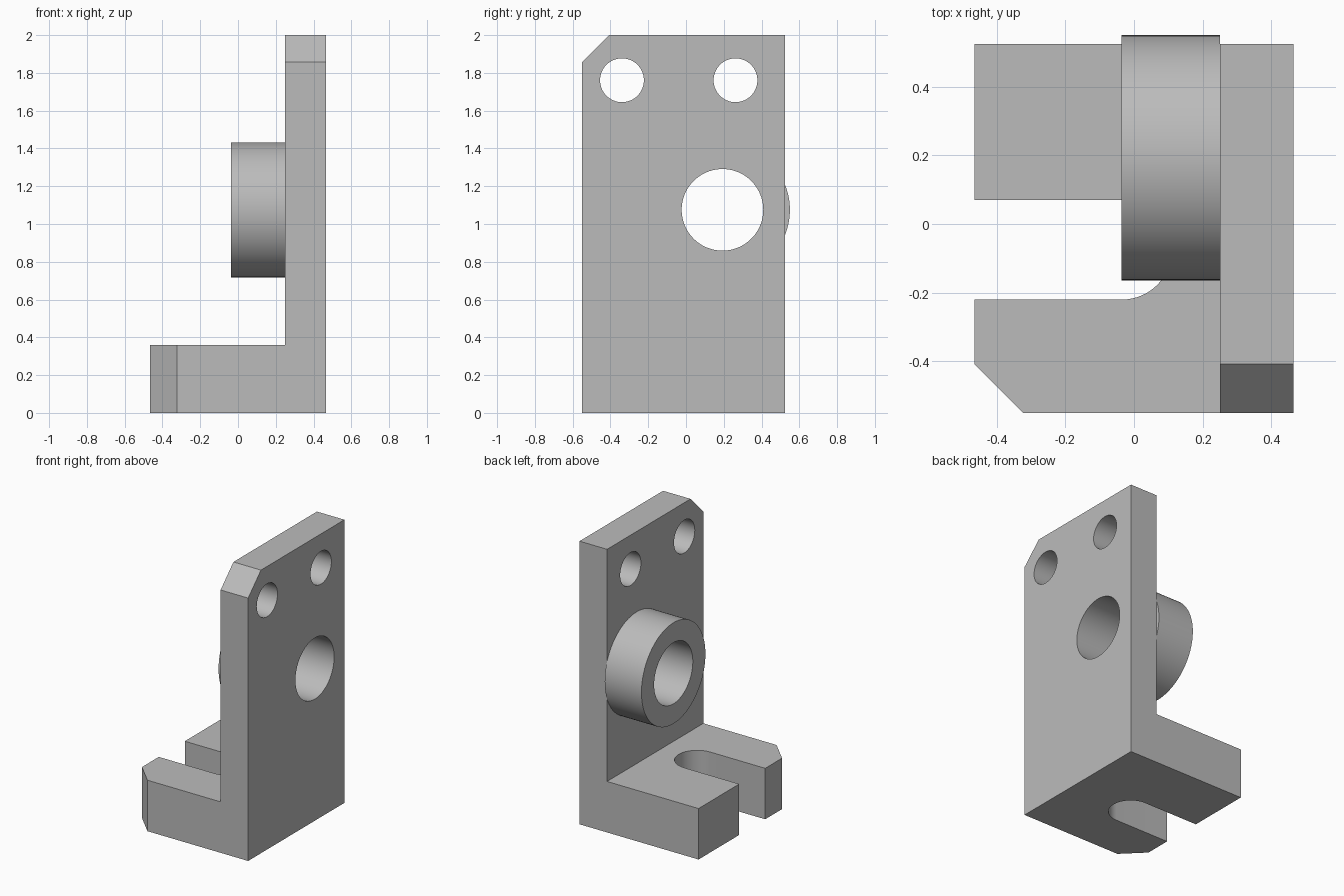
import bpy, bmesh, math
from mathutils import Vector

if "Cube" in bpy.data.objects:
    bpy.data.objects.remove(bpy.data.objects["Cube"])

grey = bpy.data.materials.new("plain grey")
grey.use_nodes = True
colour = (0.5, 0.5, 0.5, 1)
grey.diffuse_color = colour
grey.node_tree.nodes["Principled BSDF"].inputs["Base Color"].default_value = colour

X0, X1, XP = -0.465, 0.465, 0.25      # foot end, plate outside, plate inside
Y0, Y1, TOP, FOOT = -0.551, 0.524, 2.0, 0.36
CUT = 0.143                           # corner chamfer
BORE_Y, BORE_Z = 0.193, 1.075


def prism(name, points, sweep):
    """Extrude a closed 3D outline along a vector."""
    bm = bmesh.new()
    face = bm.faces.new([bm.verts.new(p) for p in points])
    out = bmesh.ops.extrude_face_region(bm, geom=[face])
    moved = [v for v in out["geom"] if isinstance(v, bmesh.types.BMVert)]
    bmesh.ops.translate(bm, verts=moved, vec=Vector(sweep))
    bmesh.ops.recalc_face_normals(bm, faces=bm.faces)
    mesh = bpy.data.meshes.new(name)
    bm.to_mesh(mesh)
    bm.free()
    mesh.materials.append(grey)
    obj = bpy.data.objects.new(name, mesh)
    bpy.context.collection.objects.link(obj)
    return obj


def rod(name, y, z, radius, x_from, x_to, sides=96):
    """Cylinder lying along x."""
    ring = [(x_from, y + radius * math.cos(a), z + radius * math.sin(a))
            for a in (math.tau * i / sides for i in range(sides))]
    return prism(name, ring, (x_to - x_from, 0, 0))


def subtract(target, cutter):
    """Cut one solid out of another and discard the cutter."""
    cutter.hide_render = True
    mod = target.modifiers.new("cut", "BOOLEAN")
    mod.operation, mod.solver, mod.object = "DIFFERENCE", "EXACT", cutter
    bpy.ops.object.select_all(action="DESELECT")
    bpy.context.view_layer.objects.active = target
    target.select_set(True)
    bpy.ops.object.modifier_apply(modifier=mod.name)
    bpy.data.objects.remove(cutter)


def smooth(obj):
    bpy.ops.object.select_all(action="DESELECT")
    bpy.context.view_layer.objects.active = obj
    obj.select_set(True)
    bpy.ops.object.shade_smooth_by_angle(angle=math.radians(30))


# L-shaped bracket
profile = [(X0, 0), (X1, 0), (X1, TOP), (XP, TOP), (XP, FOOT), (X0, FOOT)]
bracket = prism("angle_bracket", [(x, Y0, z) for x, z in profile], (0, Y1 - Y0, 0))

# Chamfered corners: top of plate and end of foot (cutters overshoot the corner)
c, e = CUT, 0.1
subtract(bracket, prism("plate_chamfer",
    [(0, Y0 - e, TOP - c - e), (0, Y0 + c + e, TOP + e), (0, Y0 - e, TOP + e)], (1, 0, 0)))
subtract(bracket, prism("foot_chamfer",
    [(X0 - e, Y0 + c + e, -e), (X0 + c + e, Y0 - e, -e), (X0 - e, Y0 - e, -e)], (0, 0, 1)))

# Round-ended slot in the foot
slot_x, slot_y, slot_r = -0.035, -0.075, 0.145
arc = [math.pi * (i / 32 - 0.5) for i in range(33)]
outline = [(slot_x + slot_r * math.cos(a), slot_y + slot_r * math.sin(a), -e) for a in arc]
outline += [(-1, slot_y + slot_r, -e), (-1, slot_y - slot_r, -e)]
subtract(bracket, prism("slot_cutter", outline, (0, 0, 1)))

# Mounting holes and bore
for y in (-0.339, 0.262):
    subtract(bracket, rod("hole_cutter", y, 1.761, 0.116, 0, 1, 64))
subtract(bracket, rod("bore_cutter", BORE_Y, BORE_Z, 0.216, 0, 1))

# Ring boss on the inner face
boss = rod("bearing_boss", BORE_Y, BORE_Z, 0.357, -0.037, XP)
subtract(boss, rod("boss_cutter", BORE_Y, BORE_Z, 0.216, -1, 1))

for part in (bracket, boss):
    smooth(part)
